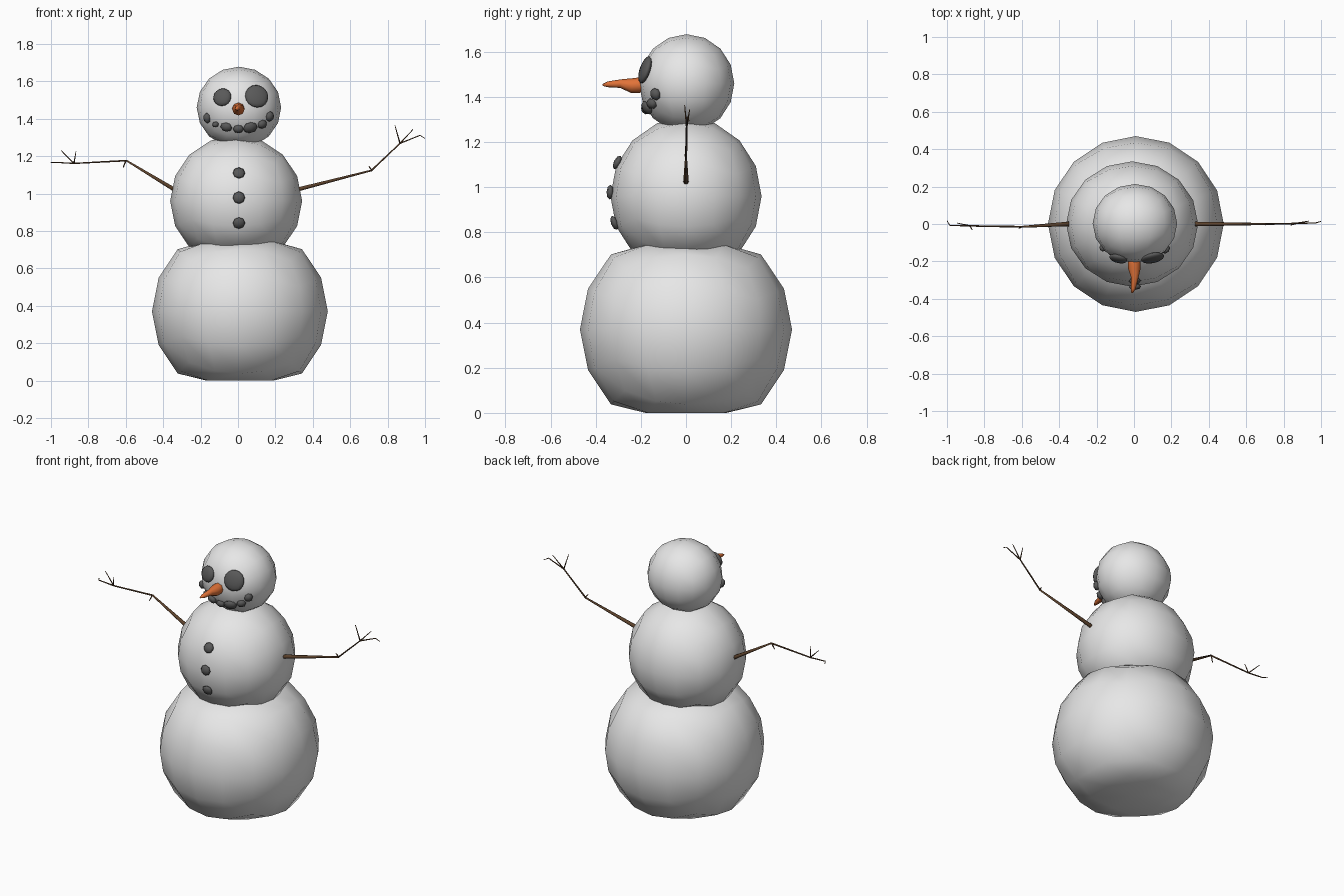
import bpy, bmesh, math
from mathutils import Vector, Matrix

if "Cube" in bpy.data.objects:
    bpy.data.objects.remove(bpy.data.objects["Cube"], do_unlink=True)


def material(name, rgb):
    m = bpy.data.materials.new(name)
    m.use_nodes = True
    m.diffuse_color = (*rgb, 1)
    m.node_tree.nodes["Principled BSDF"].inputs["Base Color"].default_value = (*rgb, 1)
    return m


snow = material("snow", (0.8, 0.8, 0.8))
coal = material("coal", (0.1, 0.1, 0.1))
carrot = material("carrot orange", (0.75, 0.17, 0.04))
bark = material("bark brown", (0.11, 0.055, 0.025))


def finish(bm, name, mat):
    bmesh.ops.recalc_face_normals(bm, faces=bm.faces)
    for f in bm.faces:
        f.smooth = True
    me = bpy.data.meshes.new(name)
    bm.to_mesh(me)
    bm.free()
    me.materials.append(mat)
    ob = bpy.data.objects.new(name, me)
    bpy.context.collection.objects.link(ob)
    return ob


def ball(name, mat, matrix, cells=4, floor=None, ceiling=None):
    """Unit sphere made from a gridded cube, placed by matrix, optionally flattened."""
    bm = bmesh.new()
    bmesh.ops.create_cube(bm, size=2)
    bmesh.ops.subdivide_edges(bm, edges=bm.edges[:], cuts=cells - 1, use_grid_fill=True)
    for v in bm.verts:
        v.co = matrix @ Vector([math.tan(c * math.pi / 4) for c in v.co]).normalized()
        if floor is not None:
            v.co.z = max(v.co.z, floor)
        if ceiling is not None:
            v.co.z = min(v.co.z, ceiling)
    return finish(bm, name, mat)


def tube(name, mat, path, sides=6):
    """Tapered tube through (x, y, z, radius) points."""
    pts = [Vector(p[:3]) for p in path]
    last = len(pts) - 1
    bm = bmesh.new()
    rings, turn, old = [], None, None
    for i, p in enumerate(pts):
        d = (pts[min(i + 1, last)] - pts[max(i - 1, 0)]).normalized()
        turn = d.to_track_quat('Z', 'Y') if old is None else old.rotation_difference(d) @ turn
        old = d
        ring = []
        for k in range(sides):
            a = 2 * math.pi * k / sides
            ring.append(bm.verts.new(p + turn @ Vector((math.cos(a), math.sin(a), 0)) * path[i][3]))
        rings.append(ring)
    for a, b in zip(rings, rings[1:]):
        for k in range(sides):
            n = (k + 1) % sides
            bm.faces.new((a[k], a[n], b[n], b[k]))
    bm.faces.new(rings[0])
    bm.faces.new(rings[-1])
    return finish(bm, name, mat)


def placed(center, size):
    return Matrix.Translation(center) @ Matrix.Diagonal((*size, 1))


# Snowballs
BELLY = (Vector((-0.01, 0, 0.96)), Vector((0.353, 0.335, 0.35)))
HEAD = (Vector((0.005, 0.003, 1.46)), Vector((0.226, 0.211, 0.218)))
ball("bottom_snowball", snow, placed((0.01, 0, 0.37), (0.47, 0.47, 0.47)), floor=0, ceiling=0.745)
ball("middle_snowball", snow, placed(*BELLY), floor=0.69)
ball("head_snowball", snow, placed(*HEAD))


def lump(name, body, x, z, w, h, depth, yaw=1.0, cells=2):
    """Flattened coal resting on the front of a snowball."""
    c, s = body
    u, v = (x - c.x) / s.x, (z - c.z) / s.z
    y = c.y - s.y * math.sqrt(1 - u * u - v * v)
    n = Vector(((x - c.x) * yaw, y - c.y, z - c.z)).normalized()
    rot = Vector((0, -1, 0)).rotation_difference(n).to_matrix().to_4x4()
    ball(name, coal, Matrix.Translation((x, y - 0.002, z)) @ rot @ Matrix.Diagonal((w, depth, h, 1)), cells)


# Coal buttons, eyes and smile
for i, z in enumerate((1.11, 0.978, 0.842)):
    lump(f"button_{i + 1}", BELLY, 0.005, z, 0.033, 0.033, 0.016)
lump("right_eye", HEAD, -0.084, 1.515, 0.049, 0.049, 0.02, 0.5, 4)
lump("left_eye", HEAD, 0.1, 1.52, 0.063, 0.063, 0.021, 0.4, 4)
smile = [(-0.165, 1.403, 0.021, 0.029), (-0.12, 1.37, 0.017, 0.015), (-0.063, 1.355, 0.033, 0.027),
         (0.002, 1.345, 0.029, 0.024), (0.066, 1.352, 0.04, 0.034), (0.13, 1.37, 0.028, 0.025),
         (0.17, 1.412, 0.026, 0.028)]
for i, (x, z, w, h) in enumerate(smile):
    lump(f"mouth_coal_{i + 1}", HEAD, x, z, w, h, 0.02)

# Carrot nose
tube("carrot_nose", carrot, [(0.002, -0.16, 1.457, 0.03), (0.002, -0.21, 1.452, 0.034),
                             (0.002, -0.24, 1.45, 0.033), (0.004, -0.29, 1.459, 0.019),
                             (-0.004, -0.345, 1.456, 0.013), (-0.011, -0.368, 1.453, 0.005)], 8)

# Left stick arm with twig fingers
tube("left_upper_arm", bark, [(0.29, 0, 1.014, 0.013), (0.34, 0, 1.027, 0.012), (0.716, 0, 1.124, 0.005)])
tube("left_forearm", bark, [(0.712, 0, 1.122, 0.005), (0.866, 0.003, 1.268, 0.004),
                            (0.973, 0.006, 1.311, 0.003), (1.0, 0.014, 1.295, 0.002)])
tube("left_elbow_twig", bark, [(0.716, 0, 1.124, 0.004), (0.7, -0.004, 1.145, 0.003)])
tube("left_finger_1", bark, [(0.866, 0.003, 1.268, 0.004), (0.839, -0.006, 1.364, 0.002)])
tube("left_finger_2", bark, [(0.866, 0.003, 1.268, 0.004), (0.936, 0.016, 1.343, 0.002)])

# Right stick arm with twig fingers
tube("right_upper_arm", bark, [(-0.31, 0, 1.003, 0.013), (-0.36, 0, 1.033, 0.012), (-0.598, -0.015, 1.177, 0.005)])
tube("right_forearm", bark, [(-0.594, -0.015, 1.176, 0.005), (-0.877, -0.01, 1.161, 0.004),
                             (-0.985, -0.007, 1.167, 0.003), (-1.0, 0.018, 1.166, 0.002)])
tube("right_elbow_twig", bark, [(-0.6, -0.015, 1.173, 0.004), (-0.614, -0.022, 1.14, 0.003)])
tube("right_finger_1", bark, [(-0.877, -0.01, 1.161, 0.004), (-0.946, 0.005, 1.23, 0.002)])
tube("right_finger_2", bark, [(-0.877, -0.01, 1.161, 0.004), (-0.866, -0.03, 1.225, 0.002)])
